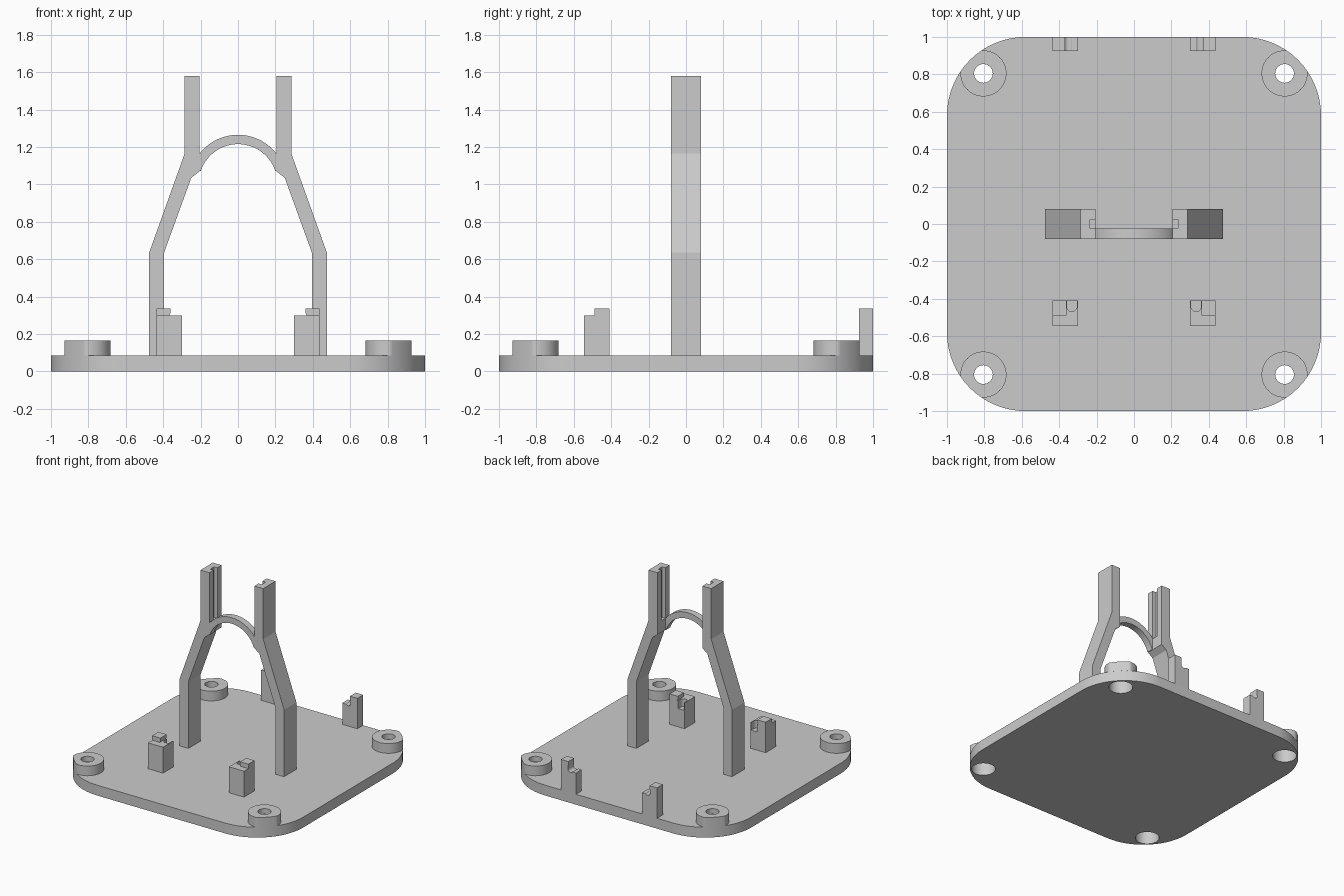
import bpy, bmesh, math
from mathutils import Vector

if "Cube" in bpy.data.objects:
    bpy.data.objects.remove(bpy.data.objects["Cube"], do_unlink=True)

grey = bpy.data.materials.new("light_grey")
grey.use_nodes = True
COLOUR = (0.6, 0.6, 0.6, 1)
grey.diffuse_color = COLOUR
grey.node_tree.nodes["Principled BSDF"].inputs["Base Color"].default_value = COLOUR

PLATE = 0.085    # plate thickness
CORNER = 0.42    # plate corner radius
BOSS = 0.805     # boss centre offset


def prism(name, pts, lo, hi, axis="z", side=1):
    """Extrude an outline along z (points are x, y) or along y (points are x, z)."""
    bm = bmesh.new()
    place = (lambda a, b, h: (side * a, b, h)) if axis == "z" else (lambda a, b, h: (side * a, h, b))
    low = [bm.verts.new(place(a, b, lo)) for a, b in pts]
    high = [bm.verts.new(place(a, b, hi)) for a, b in pts]
    bm.faces.new(low)
    bm.faces.new(high)
    n = len(pts)
    for i in range(n):
        j = (i + 1) % n
        bm.faces.new((low[i], low[j], high[j], high[i]))
    bmesh.ops.recalc_face_normals(bm, faces=bm.faces)
    mesh = bpy.data.meshes.new(name)
    bm.to_mesh(mesh)
    bm.free()
    mesh.materials.append(grey)
    ob = bpy.data.objects.new(name, mesh)
    bpy.context.collection.objects.link(ob)
    return ob


def arc(cx, cy, r, start, end, steps):
    angles = [math.radians(start + (end - start) * i / steps) for i in range(steps + 1)]
    return [(cx + r * math.cos(t), cy + r * math.sin(t)) for t in angles]


def rect(x0, x1, y0, y1):
    return [(x0, y0), (x1, y0), (x1, y1), (x0, y1)]


def activate(ob):
    bpy.ops.object.select_all(action="DESELECT")
    ob.select_set(True)
    bpy.context.view_layer.objects.active = ob


def cut(ob, cutter):
    mod = ob.modifiers.new("cut", "BOOLEAN")
    mod.operation = "DIFFERENCE"
    mod.solver = "EXACT"
    mod.object = cutter
    activate(ob)
    bpy.ops.object.modifier_apply(modifier=mod.name)


def smooth(ob):
    activate(ob)
    bpy.ops.object.shade_smooth_by_angle(angle=math.radians(30))


# Rounded base plate
c = 1 - CORNER
outline = []
for k, (sx, sy) in enumerate([(1, 1), (-1, 1), (-1, -1), (1, -1)]):
    outline += arc(sx * c, sy * c, CORNER, 90 * k, 90 * k + 90, 20)
plate = prism("base_plate", outline, 0, PLATE)


def trim(x, y, sx, sy):
    """Keep a boss point inside the rounded corner of the plate."""
    centre = Vector((sx * c, sy * c))
    d = Vector((x, y)) - centre
    if d.length > CORNER:
        d *= CORNER / d.length
    return tuple(centre + d)


# Corner bosses with a screw hole and a wider recess from below
for sx, y_name, sy in [(s, n, t) for s in (1, -1) for n, t in (("front", -1), ("back", 1))]:
    where = y_name + ("_left" if sx > 0 else "_right")
    x, y = sx * BOSS, sy * BOSS
    ring = [trim(px, py, sx, sy) for px, py in arc(x, y, 0.123, 0, 360, 64)[:-1]]
    boss = prism("boss_" + where, ring, PLATE, 0.165)
    recess = prism("recess_cutter", arc(x, y, 0.09, 0, 360, 40)[:-1], -0.1, 0.12)
    hole = prism("hole_cutter", arc(x, y, 0.05, 0, 360, 32)[:-1], -0.1, 0.3)
    cut(plate, recess)
    cut(boss, recess)
    cut(boss, hole)
    for helper in (recess, hole):
        helper.hide_render = True
        bpy.data.objects.remove(helper, do_unlink=True)
    smooth(boss)
smooth(plate)

# Legs, grooved prongs and clip posts, mirrored about x
leg = [(0.475, PLATE), (0.475, 0.635), (0.285, 1.165), (0.205, 1.165),
       (0.205, 1.07), (0.25, 1.035), (0.395, 0.635), (0.395, PLATE)]
prong = [(0.205, -0.08), (0.285, -0.08), (0.285, 0.08), (0.205, 0.08),
         (0.205, 0.025), (0.235, 0.025), (0.235, -0.025), (0.205, -0.025)]
IN, OUT, STEP = 0.3, 0.437, 0.37
F0, F1, F2 = -0.545, -0.49, -0.41
notch = [(0.359, F2)] + arc(0.332, -0.441, 0.027, 0, -180, 12) + [(0.305, F2)]
tab = [(STEP - 0.008, 0.335), (OUT, 0.335), (OUT, 0.295), (STEP, 0.295), (STEP - 0.008, 0.31)]
back = [(IN, PLATE), (OUT, PLATE), (OUT, 0.335), (STEP, 0.335), (STEP, 0.31)]
back += arc(0.35, 0.275, 0.024, 30, -140, 8)[2:] + [(0.325, 0.26), (IN, 0.26)]

for s, where in ((1, "_left"), (-1, "_right")):
    prism("leg" + where, leg, -0.08, 0.08, "y", s)
    prism("prong" + where, prong, 1.165, 1.58, "z", s)
    prism("front_post" + where, rect(IN, OUT, F0, F2), PLATE, 0.235, "z", s)
    # Post head with a round notch open to the back
    head = [(IN, F2), (IN, F0), (OUT, F0), (OUT, F2)] + notch
    smooth(prism("front_post_head" + where, head, 0.235, 0.298, "z", s))
    prism("front_post_tab" + where, tab, F1, F2, "y", s)
    smooth(prism("back_post" + where, back, 0.925, 1.0, "y", s))

# Arch joining the prongs
arch = arc(0, 1.005, 0.26, 18, 162, 36) + arc(0, 1.005, 0.21, 162, 18, 36)
smooth(prism("arch", arch, -0.08, -0.025, "y"))
